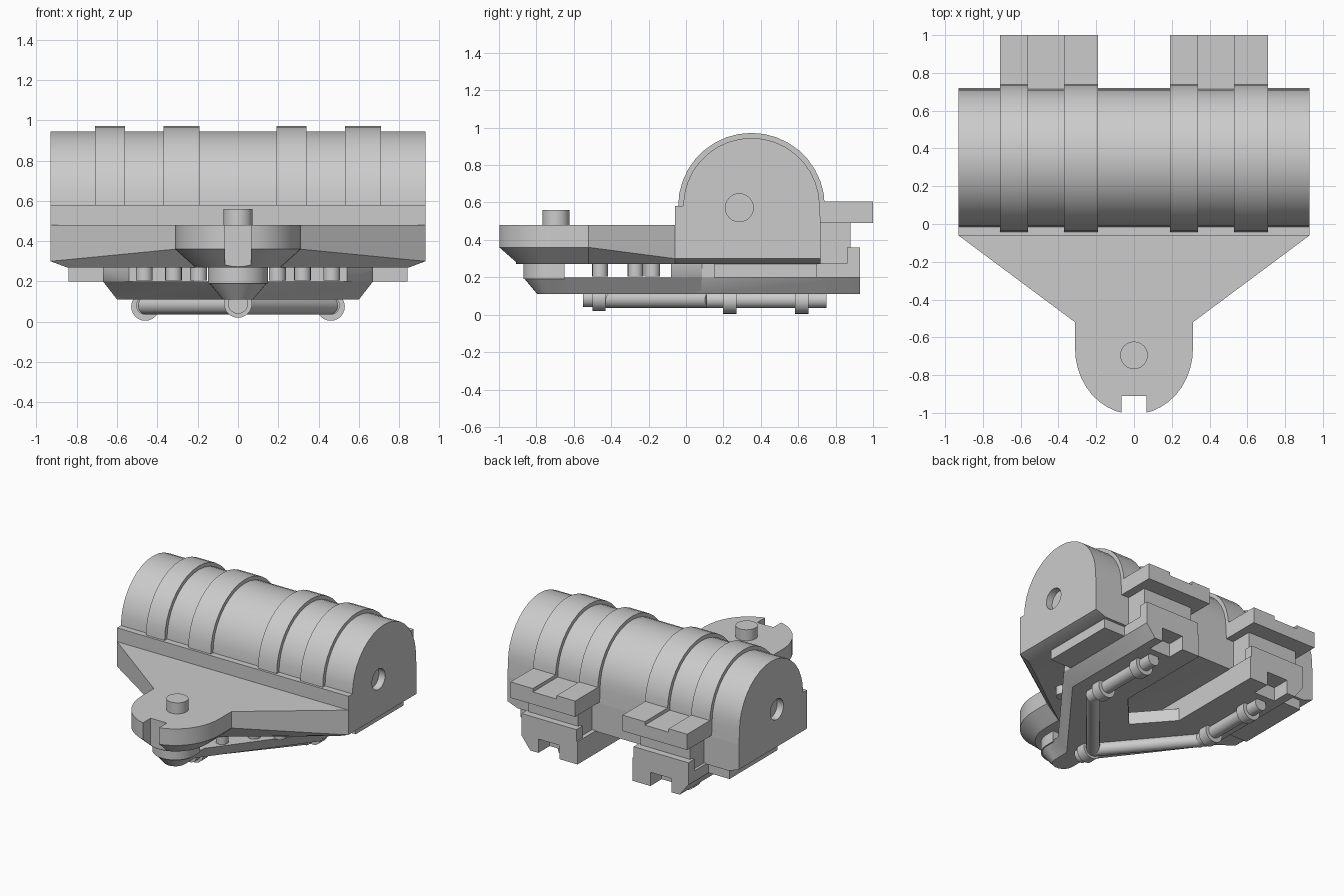
import bpy, bmesh
from math import sin, cos, pi
from mathutils import Vector

if "Cube" in bpy.data.objects:
    bpy.data.objects.remove(bpy.data.objects["Cube"])


def smooth(ob):
    bpy.ops.object.select_all(action='DESELECT')
    ob.select_set(True)
    bpy.context.view_layer.objects.active = ob
    bpy.ops.object.shade_smooth_by_angle(angle=0.6)


def loft(name, loops):
    """Solid skinned through equal-length closed loops and capped."""
    bm = bmesh.new()
    rows = [[bm.verts.new(p) for p in l] for l in loops]
    n = len(rows[0])
    for a, b in zip(rows, rows[1:]):
        for i in range(n):
            j = (i + 1) % n
            bm.faces.new((a[i], a[j], b[j], b[i]))
    bm.faces.new(rows[0][::-1])
    bm.faces.new(rows[-1])
    bmesh.ops.recalc_face_normals(bm, faces=bm.faces)
    me = bpy.data.meshes.new(name)
    bm.to_mesh(me)
    bm.free()
    ob = bpy.data.objects.new(name, me)
    bpy.context.collection.objects.link(ob)
    smooth(ob)
    return ob


def box(name, x0, x1, y0, y1, z0, z1):
    q = [(x0, y0), (x1, y0), (x1, y1), (x0, y1)]
    return loft(name, [[(x, y, z) for x, y in q] for z in (z0, z1)])


def rod(name, a, b, r, n=20):
    a, b = Vector(a), Vector(b)
    rot = (b - a).to_track_quat('Z', 'Y')
    ring = [rot @ Vector((r * cos(2 * pi * i / n), r * sin(2 * pi * i / n), 0)) for i in range(n)]
    return loft(name, [[p + v for v in ring] for p in (a, b)])


def profile(name, pts, x0, x1):
    return loft(name, [[(x, y, z) for y, z in pts] for x in (x0, x1)])


def cut(ob, cutter):
    m = ob.modifiers.new("cut", 'BOOLEAN')
    m.operation = 'DIFFERENCE'
    m.solver = 'EXACT'
    m.object = cutter
    smooth(ob)
    bpy.ops.object.modifier_apply(modifier=m.name)
    bpy.data.objects.remove(cutter)
    smooth(ob)


def mirror(half):
    """Half outline from x=0 front round to the back, completed on the left."""
    return half + [(-x, *r) for x, *r in reversed(half) if abs(x) > 1e-6]


def arc(r, n=18):
    return [(.35 - r * cos(pi * i / n), .58 + r * sin(pi * i / n)) for i in range(n + 1)]


# Deck: rounded nose widening to the rear body, chamfered underneath
def deck_loop(kn, ks, zn, zs):
    nose = [((.312 - kn) * sin(a), -.66 - (.347 - kn) * cos(a)) for a in
            [pi / 2 * i / 10 for i in range(11)]]
    h = nose + [(.312 - kn, -.52), (.93 - ks, -.06), (.93 - ks, .72)]
    return mirror([(x, y, zs if i > 11 else zn) for i, (x, y) in enumerate(h)])


deck = loft("deck", [deck_loop(.1, .08, .27, .27), deck_loop(0, 0, .36, .30), deck_loop(0, 0, .48, .48)])
cut(deck, box("nose_slot_cutter", -.065, .065, -1.1, -.91, .2, .6))
rod("nose_pin", (0, -.695, .46), (0, -.695, .56), .073, 24)

# Barrel housing with a hole in each end
barrel = profile("barrel", [(-.06, .48), (-.06, .58)] + arc(.365) + [(.72, .48)], -.93, .93)
for s in (-1, 1):
    cut(barrel, rod("end_hole_cutter", (s * .88, .285, .572), (s * 1.0, .285, .572), .075, 24))

# Two identical clamps: pair of bands, rear tab and leg
for ox in (0, .9):
    for x0, x1 in ((-.71, -.56), (-.37, -.19)):
        profile("clamp_band", arc(.392), x0 + ox, x1 + ox)
        box("clamp_tab", x0 + ox, x1 + ox, .66, 1.0, .49, .605)
    box("clamp_tab_middle", -.57 + ox, -.36 + ox, .70, 1.0, .49, .58)
    box("clamp_leg", -.65 + ox, -.25 + ox, .70, .88, .25, .50)


# Under-frame: Y plate with a rounded front and two rear rails
def front_arc(k):
    return [((.15 - k) * sin(pi / 2 * i / 8), -.72 - (.15 - k) * cos(pi / 2 * i / 8)) for i in range(9)]


def plate_loop(k, z):
    half = front_arc(k) + [(.15 - k, -.60), (.67 - k, .08), (.67 - k, .20), (.22, .20), (0, -.05)]
    return mirror([(x, y, z) for x, y in half])


loft("under_plate", [plate_loop(.075, .11), plate_loop(0, .20)])
loft("front_mount", [mirror([(x, y, z) for x, y in front_arc(0) + [(.15, -.65)]]) for z in (.19, .28)])

for s in (-1, 1):
    def rail_loop(outer, z):
        return [(s * .22, -.08, z), (s * (outer - .13), -.08, z), (s * outer, .085, z),
                (s * outer, .93, z), (s * .22, .93, z)]
    rail = loft("rear_rail", [rail_loop(.60, .11), rail_loop(.67, .20), rail_loop(.67, .275)])
    cut(rail, box("rail_notch_cutter", s * .45 - .085, s * .45 + .085, .80, 1.0, .05, .21))
    box("rail_hook", s * .45 - .22, s * .45 + .22, .86, .93, .27, .36)
    box("side_pad", s * .74 - .1, s * .74 + .1, .15, .70, .20, .275)
    # Spacer posts between plate and deck
    for x, y in ((.195, -.46), (.32, -.27), (.465, -.18)):
        rod("spacer_post", (s * x, y, .205), (s * x, y, .28), .042, 16)
    # Cable rods running in a Y beneath the plate
    rod("diagonal_rod", (0, -.42, .08), (s * .46, .13, .08), .045)
    rod("rear_rod", (s * .46, .11, .08), (s * .46, .75, .08), .045)
    for y in (.235, .62):
        rod("rear_foot", (s * .46, y - .036, .075), (s * .46, y + .036, .075), .07, 24)
rod("front_rod", (0, -.55, .09), (0, -.40, .09), .05)
rod("front_foot", (0, -.50, .09), (0, -.43, .09), .07, 24)
